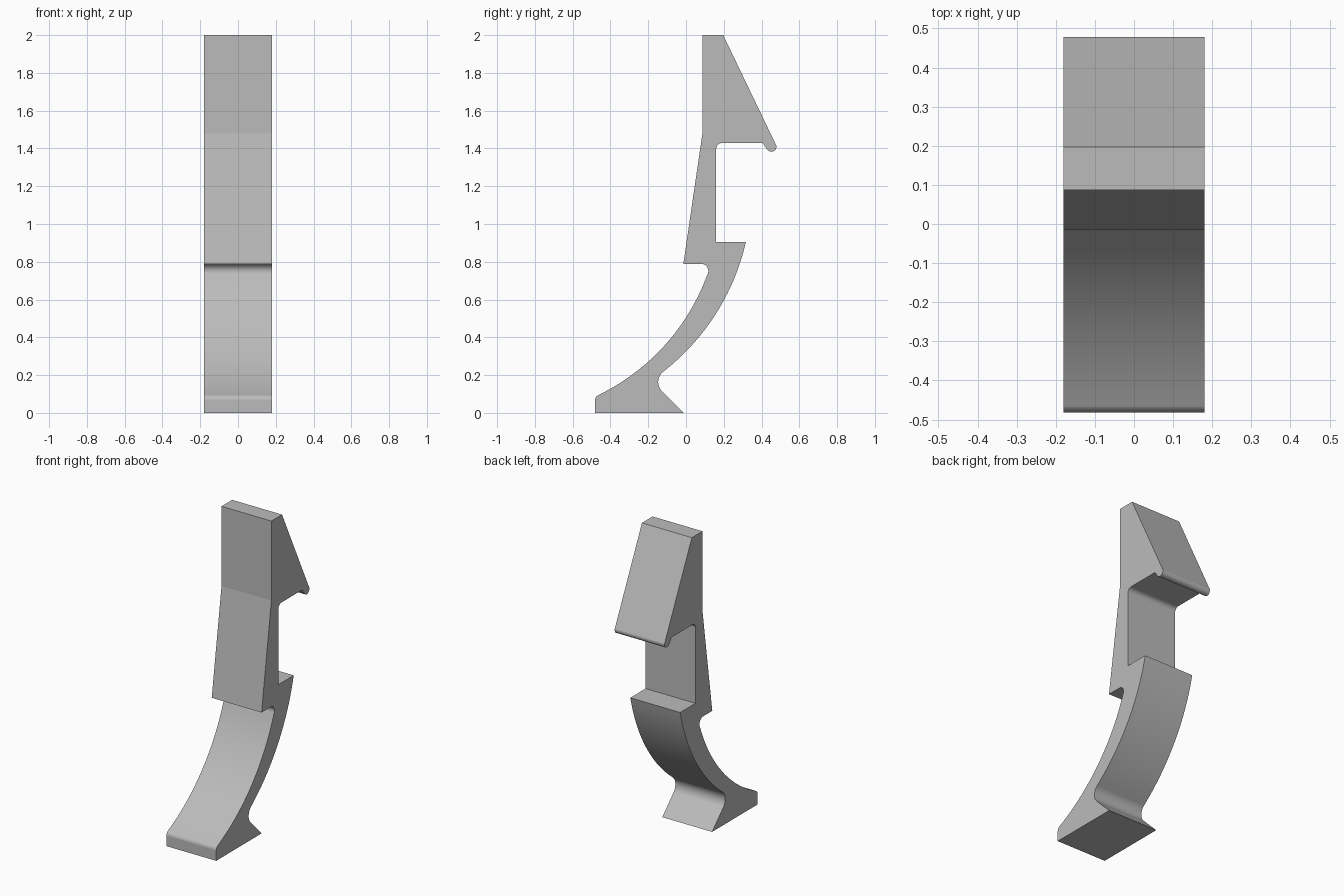
import bpy, bmesh, math
from mathutils import Vector

cube = bpy.data.objects.get("Cube")
if cube:
    bpy.data.objects.remove(cube, do_unlink=True)

HALF_WIDTH = 0.18


def arc(a, b, c, n=14):
    """Points on the circle running from a through b to c."""
    a, b, c = Vector(a), Vector(b), Vector(c)
    u, v = b - a, c - a
    d = 2 * u.cross(v)
    o = a + Vector((v.y * u.dot(u) - u.y * v.dot(v),
                    u.x * v.dot(v) - v.x * u.dot(u))) / d
    r = (a - o).length
    start = math.atan2(a.y - o.y, a.x - o.x)
    sweep = math.atan2(c.y - o.y, c.x - o.x) - start
    turn = 1 if d > 0 else -1
    sweep = turn * ((turn * sweep) % math.tau)
    return [(o.x + r * math.cos(start + sweep * i / n),
             o.y + r * math.sin(start + sweep * i / n)) for i in range(n + 1)]


# Side outline as (y, z), clockwise from the top of the hook
outline = [(0.087, 2), (0.197, 2)]
outline += arc((0.475, 1.422), (0.473, 1.392), (0.433, 1.392))      # hook tip
outline += arc((0.415, 1.412), (0.408, 1.425), (0.393, 1.429), 6)
outline += arc((0.19, 1.429), (0.169, 1.42), (0.16, 1.399))         # slot corner
outline += [(0.16, 0.905)]
outline += arc((0.317, 0.905), (0.197, 0.59), (-0.122, 0.217), 32)  # back of leg
outline += arc((-0.122, 0.217), (-0.147, 0.168), (-0.13, 0.118))    # heel notch
outline += [(-0.012, 0), (-0.482, 0)]
outline += arc((-0.482, 0.063), (-0.478, 0.081), (-0.463, 0.095), 8)  # toe
outline += arc((-0.463, 0.095), (-0.12, 0.35), (0.112, 0.73), 32)   # front of leg
outline += arc((0.112, 0.73), (0.113, 0.77), (0.082, 0.789))        # barb corner
outline += [(-0.014, 0.789), (0.087, 1.48)]

# Extrude the outline across the width
bm = bmesh.new()
face = bm.faces.new([bm.verts.new((-HALF_WIDTH, y, z)) for y, z in outline])
bmesh.ops.remove_doubles(bm, verts=bm.verts[:], dist=0.0005)
result = bmesh.ops.extrude_face_region(bm, geom=bm.faces[:], use_keep_orig=True)
moved = [g for g in result["geom"] if isinstance(g, bmesh.types.BMVert)]
bmesh.ops.translate(bm, verts=moved, vec=(2 * HALF_WIDTH, 0, 0))
bmesh.ops.recalc_face_normals(bm, faces=bm.faces[:])
mesh = bpy.data.meshes.new("snap_clip")
bm.to_mesh(mesh)
bm.free()
clip = bpy.data.objects.new("snap_clip", mesh)
bpy.context.collection.objects.link(clip)

# Single grey plastic
grey = bpy.data.materials.new("grey_plastic")
grey.use_nodes = True
colour = (0.5, 0.5, 0.5, 1)
grey.diffuse_color = colour
grey.node_tree.nodes["Principled BSDF"].inputs["Base Color"].default_value = colour
mesh.materials.append(grey)

# Smooth the fillets and arcs, keep flats flat
bpy.ops.object.select_all(action="DESELECT")
clip.select_set(True)
bpy.context.view_layer.objects.active = clip
bpy.ops.object.shade_smooth_by_angle(angle=math.radians(7.9))
weighted = clip.modifiers.new("flat_faces", "WEIGHTED_NORMAL")
weighted.keep_sharp = True
